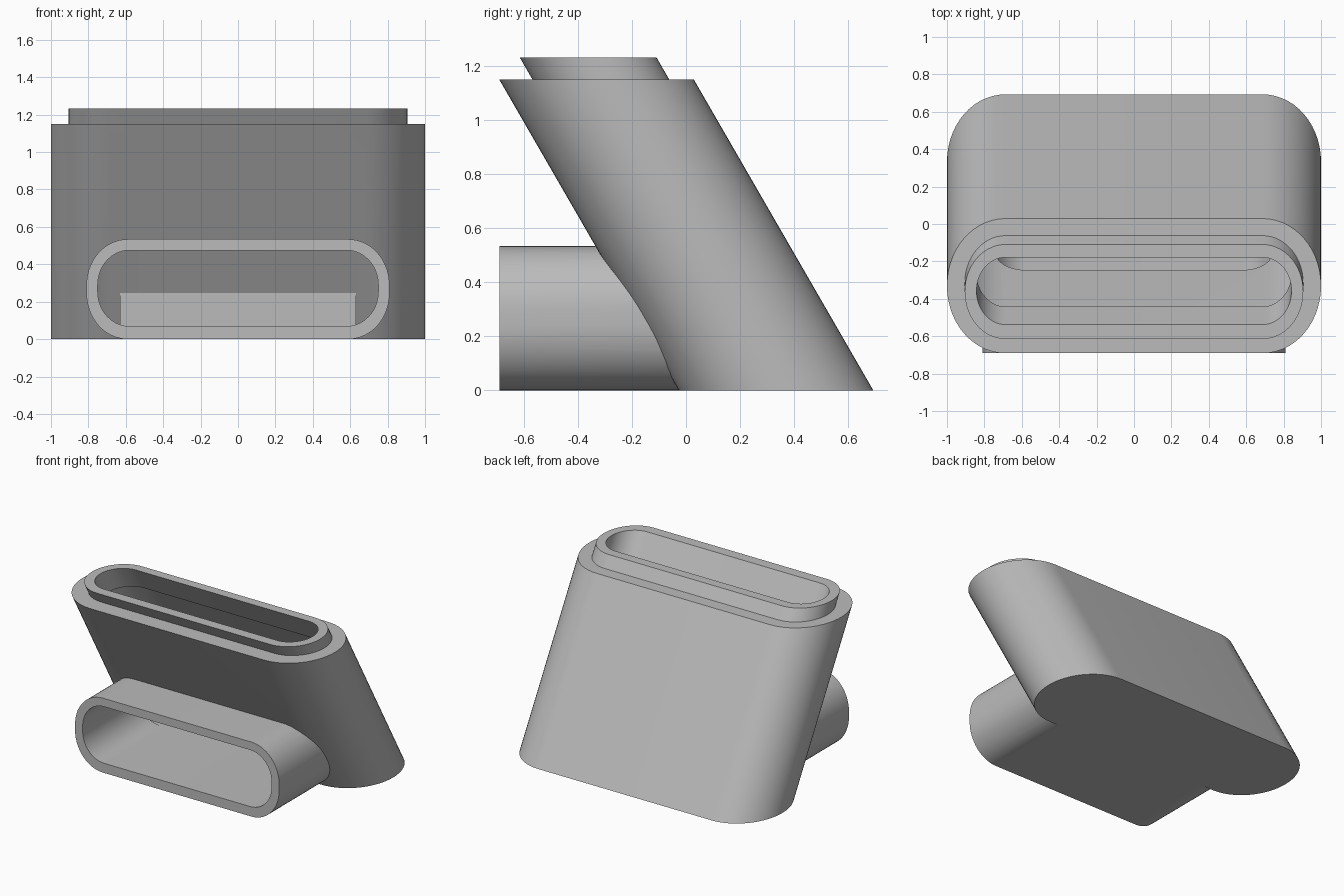
import bpy
import bmesh
from math import sin, cos, pi, tan, radians
from mathutils import Vector

cube = bpy.data.objects.get("Cube")
if cube:
    bpy.data.objects.remove(cube, do_unlink=True)

grey = bpy.data.materials.new("plain grey")
grey.use_nodes = True
COLOUR = (0.5, 0.5, 0.5, 1)
grey.diffuse_color = COLOUR
grey.node_tree.nodes["Principled BSDF"].inputs["Base Color"].default_value = COLOUR

LEAN = -tan(radians(30))
X, Y, Z = Vector((1, 0, 0)), Vector((0, 1, 0)), Vector((0, 0, 1))


def sweep(name, half, radius, centre, across, path, steps=14):
    """Rounded rectangle in the X / across plane, swept along path."""
    points = []
    for quarter, (sx, sy) in enumerate([(1, 1), (-1, 1), (-1, -1), (1, -1)]):
        for i in range(steps + 1):
            a = (quarter + i / steps) * pi / 2
            p = (centre + X * (sx * (half[0] - radius[0]) + radius[0] * cos(a))
                 + across * (sy * (half[1] - radius[1]) + radius[1] * sin(a)))
            if not points or (p - points[-1]).length > 1e-4:
                points.append(p)
    if (points[0] - points[-1]).length < 1e-4:
        points.pop()
    bm = bmesh.new()
    face = bm.faces.new([bm.verts.new(p) for p in points])
    result = bmesh.ops.extrude_face_region(bm, geom=[face], use_keep_orig=True)
    bmesh.ops.translate(bm, vec=path,
                        verts=[v for v in result["geom"] if isinstance(v, bmesh.types.BMVert)])
    bmesh.ops.recalc_face_normals(bm, faces=bm.faces)
    mesh = bpy.data.meshes.new(name)
    bm.to_mesh(mesh)
    bm.free()
    mesh.materials.append(grey)
    obj = bpy.data.objects.new(name, mesh)
    bpy.context.collection.objects.link(obj)
    return obj


def leaning(name, half, y_at_ground, low, high):
    """Leaning oval-ended column between two heights; ends are round across its axis."""
    return sweep(name, half, (half[1] * cos(radians(30)), half[1]),
                 Vector((0, y_at_ground + LEAN * low, low)), Y,
                 (Z + Y * LEAN) * (high - low))


def activate(obj):
    bpy.ops.object.select_all(action='DESELECT')
    obj.select_set(True)
    bpy.context.view_layer.objects.active = obj


def combine(target, tool, operation):
    mod = target.modifiers.new(operation.lower(), 'BOOLEAN')
    mod.operation = operation
    mod.solver = 'EXACT'
    mod.object = tool
    activate(target)
    bpy.ops.object.modifier_apply(modifier=mod.name)
    bpy.data.objects.remove(tool, do_unlink=True)


# Outer shell: leaning body, raised collar and horizontal spout
shell = leaning("hollow_body", (1, 0.36), 0.333, 0, 1.15)
collar = leaning("collar", (0.905, 0.253), 0.349, 1.1, 1.232)
spout = sweep("spout", (0.81, 0.267), (0.22, 0.245),
              Vector((0, -0.69, 0.267)), Z, Y * 0.89)
for part in (collar, spout):
    combine(shell, part, 'UNION')

# Hollow interior: wide chamber, narrower throat and spout opening
chamber = leaning("chamber", (0.954, 0.305), 0.333, 0.07, 1.065)
throat = leaning("throat", (0.842, 0.18), 0.353, 1.0, 1.3)
opening = sweep("opening", (0.75, 0.203), (0.17, 0.185),
                Vector((0, -0.75, 0.272)), Z, Y * 0.95)
for part in (chamber, throat, opening):
    combine(shell, part, 'DIFFERENCE')

activate(shell)
bpy.ops.object.shade_smooth_by_angle(angle=radians(30))

# Upright step at the back of the chamber
bpy.ops.mesh.primitive_cube_add(size=1, location=(0, 0.515, 0.15))
step = bpy.context.object
step.name = "inner_step"
step.scale = (1.26, 0.04, 0.2)
step.data.materials.append(grey)
